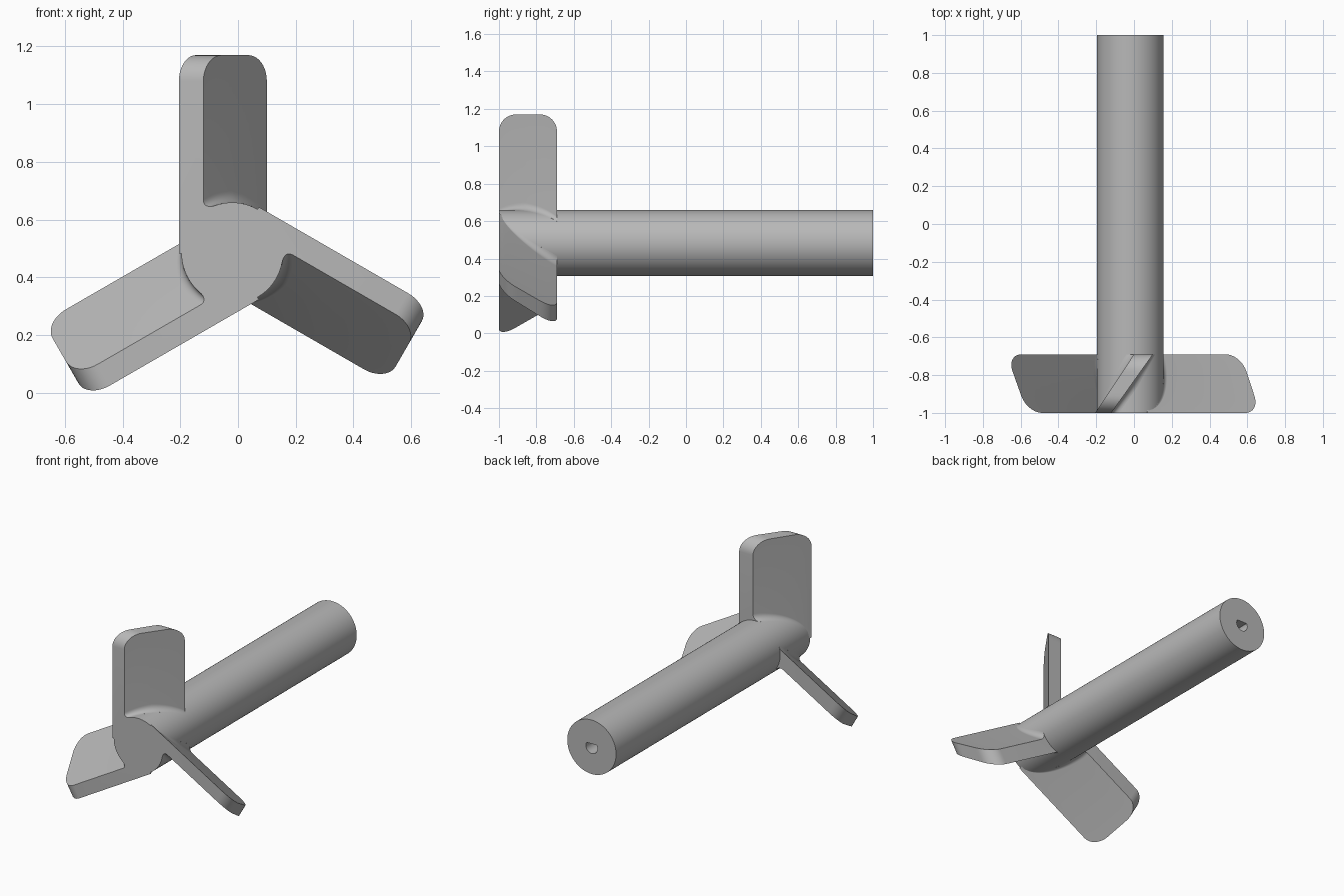
import bpy, bmesh, math
from mathutils import Matrix, Vector

if "Cube" in bpy.data.objects:
    bpy.data.objects.remove(bpy.data.objects["Cube"], do_unlink=True)

R = 0.176                                # shaft radius
AXIS = Vector((-0.02, 0, 0.483))         # shaft axis position
FRONT, BACK, TIP = -1.0, -0.69, 0.687    # blade extents
CORNER, FILLET = 0.09, 0.04

grey = bpy.data.materials.new("plain_grey")
grey.use_nodes = True
colour = (0.48, 0.48, 0.48, 1)
grey.diffuse_color = colour
grey.node_tree.nodes["Principled BSDF"].inputs["Base Color"].default_value = colour


def finish(bm, name):
    bmesh.ops.recalc_face_normals(bm, faces=bm.faces)
    mesh = bpy.data.meshes.new(name)
    bm.to_mesh(mesh)
    bm.free()
    mesh.materials.append(grey)
    ob = bpy.data.objects.new(name, mesh)
    bpy.context.collection.objects.link(ob)
    ob.location = AXIS
    bpy.ops.object.select_all(action='DESELECT')
    ob.select_set(True)
    bpy.context.view_layer.objects.active = ob
    bpy.ops.object.shade_smooth_by_angle(angle=math.radians(35))
    return ob


def loft(bm, sections):
    """Skin closed sections of equal length and cap both ends."""
    rings = [[bm.verts.new(p) for p in s] for s in sections]
    n = len(rings[0])
    for a, b in zip(rings, rings[1:]):
        for i in range(n):
            j = (i + 1) % n
            bm.faces.new((a[i], a[j], b[j], b[i]))
    bm.faces.new(rings[0])
    bm.faces.new(rings[-1])


def circle(radius, y, flat=1.0, n=72):
    pts = []
    for i in range(n):
        a = 2 * math.pi * i / n
        pts.append((radius * math.cos(a), y, radius * min(math.sin(a), flat)))
    return pts


# Shaft with a D-shaped blind bore in the rear end
bm = bmesh.new()
loft(bm, [circle(R, FRONT), circle(R, 1.0), circle(0.042, 1.0, 0.5), circle(0.042, 0.6, 0.5)])
finish(bm, "shaft")


def surface(t):
    return math.sqrt(max(0.0, R * R - t * t))


def blade_side(t, sign, y, top):
    """Points from root to tip on one face, flared into the shaft at the root."""
    scale = max(0.0, min(1.0, 1 - sign * t / R))
    pts = [(t + sign * FILLET * scale, y, 0)]
    for k in range(9):
        a = math.pi / 2 * k / 8
        h = FILLET * (1 - math.cos(a))
        x = t + sign * FILLET * scale * (1 - math.sin(a))
        pts.append((x, y, surface(x) + h * scale))
    pts.append((t, y, top))
    return pts


# Chord stations, denser at the rounded corners
width = BACK - FRONT
arc = [CORNER * (1 - math.cos(math.pi / 2 * k / 10)) for k in range(11)]
stations = arc + [CORNER + (width - 2 * CORNER) * k / 8 for k in range(1, 8)]
stations += [width - d for d in reversed(arc)]

# Three pitched blades around the shaft
for name, angle in (("top_blade", 0), ("left_blade", 120), ("right_blade", 240)):
    bm = bmesh.new()
    sections = []
    for d in stations:
        s = d / width
        y = FRONT + d
        edge = max(0.0, CORNER - min(d, width - d))
        top = TIP - CORNER + math.sqrt(max(0.0, CORNER ** 2 - edge ** 2))
        low = blade_side(-0.185 + 0.205 * s, -1, y, top)
        high = blade_side(-0.10 + 0.22 * s, 1, y, top)
        sections.append(low + high[::-1])
    loft(bm, sections)
    bm.transform(Matrix.Rotation(math.radians(angle), 4, 'Y'))
    finish(bm, name)
